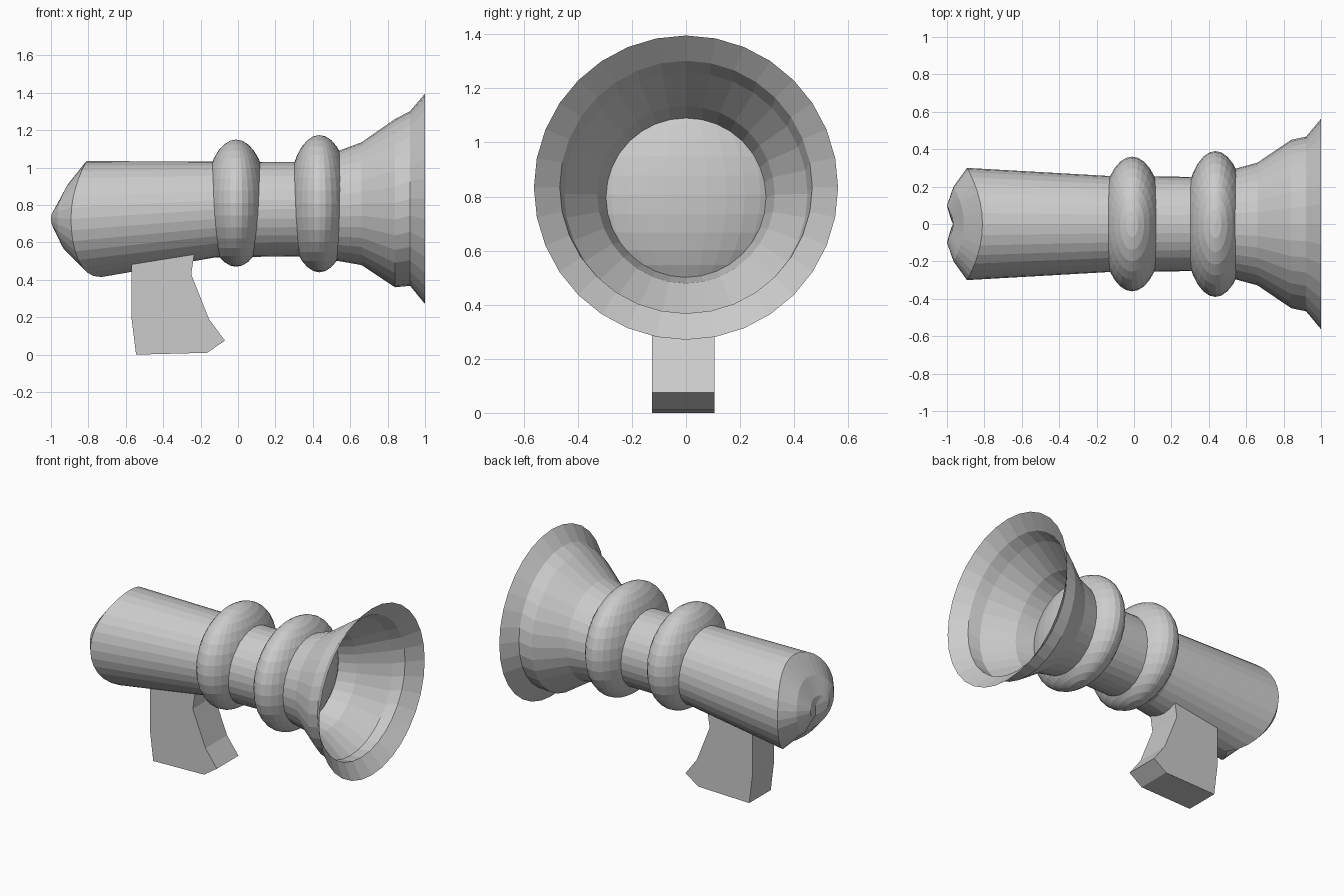
import bpy, bmesh, math
from mathutils import Matrix

if "Cube" in bpy.data.objects:
    bpy.data.objects.remove(bpy.data.objects["Cube"])

SIDES = 32


def finish(name, bm):
    bmesh.ops.recalc_face_normals(bm, faces=bm.faces)
    mesh = bpy.data.meshes.new(name)
    bm.to_mesh(mesh)
    bm.free()
    obj = bpy.data.objects.new(name, mesh)
    bpy.context.collection.objects.link(obj)
    return obj


def ring(bm, x_top, x_side, x_bottom, cz, ry, rz):
    """Loop around the x axis; x varies between top, sides and bottom."""
    verts = []
    for i in range(SIDES):
        a = 2 * math.pi * i / SIDES
        s, c = math.sin(a), math.cos(a)
        if c >= 0:
            x = x_top + (x_side - x_top) * abs(s) ** 2
        else:
            x = x_bottom + (x_side - x_bottom) * abs(s) ** 0.8
        verts.append(bm.verts.new((x, ry * s, cz + rz * c)))
    return verts


# Barrel: saddle-shaped rear cap, tapered tube and open flared mouth
bm = bmesh.new()
rings = [
    ring(bm, -.968, -1.0, -.968, .73, .10, .06),
    ring(bm, -.91, -.965, -.90, .73, .20, .18),
    ring(bm, -.81, -.893, -.73, .725, .30, .31),
]
for x, cz, r in [(-.12, .776, .256), (.31, .778, .252), (.54, .795, .295),
                 (.66, .807, .328), (.84, .81, .45), (.92, .835, .467),
                 (1.0, .833, .5625)]:
    rings.append(ring(bm, x, x, x, cz, r, r))
for a, b in zip(rings, rings[1:]):
    for i in range(SIDES):
        j = (i + 1) % SIDES
        bm.faces.new((a[i], a[j], b[j], b[i]))
# Small dimpled face closing the rear tip
tip = bm.verts.new((-.968, 0, .73))
for i in range(SIDES):
    bm.faces.new((tip, rings[0][(i + 1) % SIDES], rings[0][i]))
finish("barrel", bm)

# Two flattened balls forming the collars; the front one plugs the mouth
for name, x, cz, ry, rz in [("rear_collar", -.01, .81, .36, .34),
                            ("front_collar", .435, .807, .39, .367)]:
    bm = bmesh.new()
    bmesh.ops.create_uvsphere(
        bm, u_segments=32, v_segments=16, radius=1,
        matrix=Matrix.Translation((x, 0, cz)) @ Matrix.Diagonal((.168, ry, rz, 1)))
    finish(name, bm)

# Grip: extruded side profile
profile = [(-.57, .60), (-.57, .20), (-.545, 0), (-.165, .01), (-.07, .075),
           (-.155, .19), (-.25, .43), (-.235, .53), (-.235, .60)]
bm = bmesh.new()
face = bm.faces.new([bm.verts.new((x, -.125, z)) for x, z in profile])
ext = bmesh.ops.extrude_face_region(bm, geom=[face], use_keep_orig=True)
bmesh.ops.translate(bm, vec=(0, .23, 0),
                    verts=[g for g in ext["geom"] if isinstance(g, bmesh.types.BMVert)])
finish("grip", bm)
